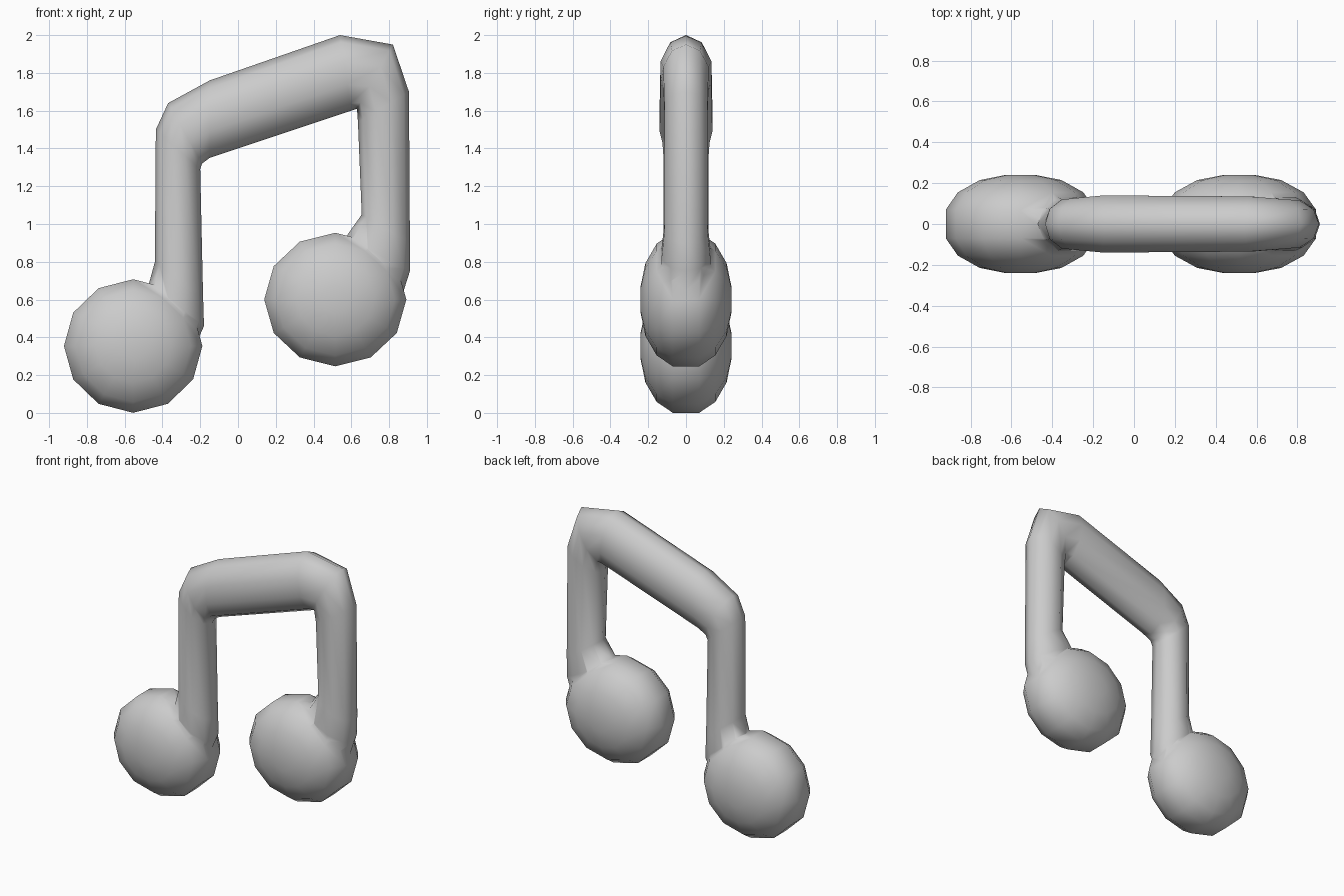
import bpy, bmesh
from math import sin, cos, tau
from mathutils import Vector

if "Cube" in bpy.data.objects:
    bpy.data.objects.remove(bpy.data.objects["Cube"])


def loft(name, rings):
    """Skin a list of closed vertex rings and cap both ends."""
    bm = bmesh.new()
    loops = [[bm.verts.new(p) for p in ring] for ring in rings]
    n = len(loops[0])
    for a, b in zip(loops, loops[1:]):
        for i in range(n):
            j = (i + 1) % n
            bm.faces.new((a[i], a[j], b[j], b[i]))
    bm.faces.new(loops[0])
    bm.faces.new(loops[-1])
    bmesh.ops.recalc_face_normals(bm, faces=bm.faces)
    mesh = bpy.data.meshes.new(name)
    bm.to_mesh(mesh)
    bm.free()
    obj = bpy.data.objects.new(name, mesh)
    bpy.context.collection.objects.link(obj)
    return obj


def tube_ring(outer, inner, half_y, n=10):
    """Elliptical ring spanning an outer and an inner silhouette point (x, z)."""
    o, i = Vector((outer[0], 0, outer[1])), Vector((inner[0], 0, inner[1]))
    mid, arm = (o + i) / 2, (o - i) / 2
    return [mid + arm * cos(tau * k / n) + Vector((0, half_y * 1.05 * sin(tau * k / n), 0))
            for k in range(n)]


def note_head(name, x, z, rx, rz, n=12):
    """Rounded, slightly flattened ball built from rings along y."""
    half = [(0.07, 0.99), (0.155, 0.83), (0.215, 0.54), (0.24, 0.2)]
    profile = [(-y, s) for y, s in reversed(half)] + half
    return loft(name, [[Vector((x + rx * s * cos(tau * k / n), y,
                                z + rz * s * sin(tau * k / n)))
                        for k in range(n)] for y, s in profile])


# Note heads
heads = [note_head("left_note_head", -0.555, 0.354, 0.37, 0.357),
         note_head("right_note_head", 0.515, 0.60, 0.38, 0.357)]

# Stems and slanted beam as one continuous bent tube, flaring into the heads
sections = [
    ((-0.52, 0.48), (-0.26, 0.28), 0.12),
    ((-0.47, 0.69), (-0.18, 0.46), 0.13),
    ((-0.44, 0.80), (-0.185, 0.62), 0.12),
    ((-0.435, 1.50), (-0.20, 1.29), 0.12),
    ((-0.37, 1.64), (-0.19, 1.32), 0.125),
    ((-0.15, 1.76), (-0.15, 1.35), 0.14),
    ((0.54, 2.00), (0.60, 1.60), 0.135),
    ((0.82, 1.95), (0.63, 1.61), 0.12),
    ((0.905, 1.70), (0.635, 1.54), 0.115),
    ((0.91, 0.90), (0.655, 1.05), 0.115),
    ((0.91, 0.75), (0.57, 0.93), 0.13),
    ((0.84, 0.53), (0.50, 0.75), 0.13),
]
note = loft("beamed_note", [tube_ring(*s) for s in sections])

# Fuse the heads into the stems so the surface is continuous and smooth
for head in heads:
    mod = note.modifiers.new("join_" + head.name, 'BOOLEAN')
    mod.operation, mod.solver, mod.object = 'UNION', 'EXACT', head
bpy.context.view_layer.objects.active = note
note.select_set(True)
for mod in list(note.modifiers):
    bpy.ops.object.modifier_apply(modifier=mod.name)
for head in heads:
    bpy.data.objects.remove(head)
bpy.ops.object.shade_smooth()
